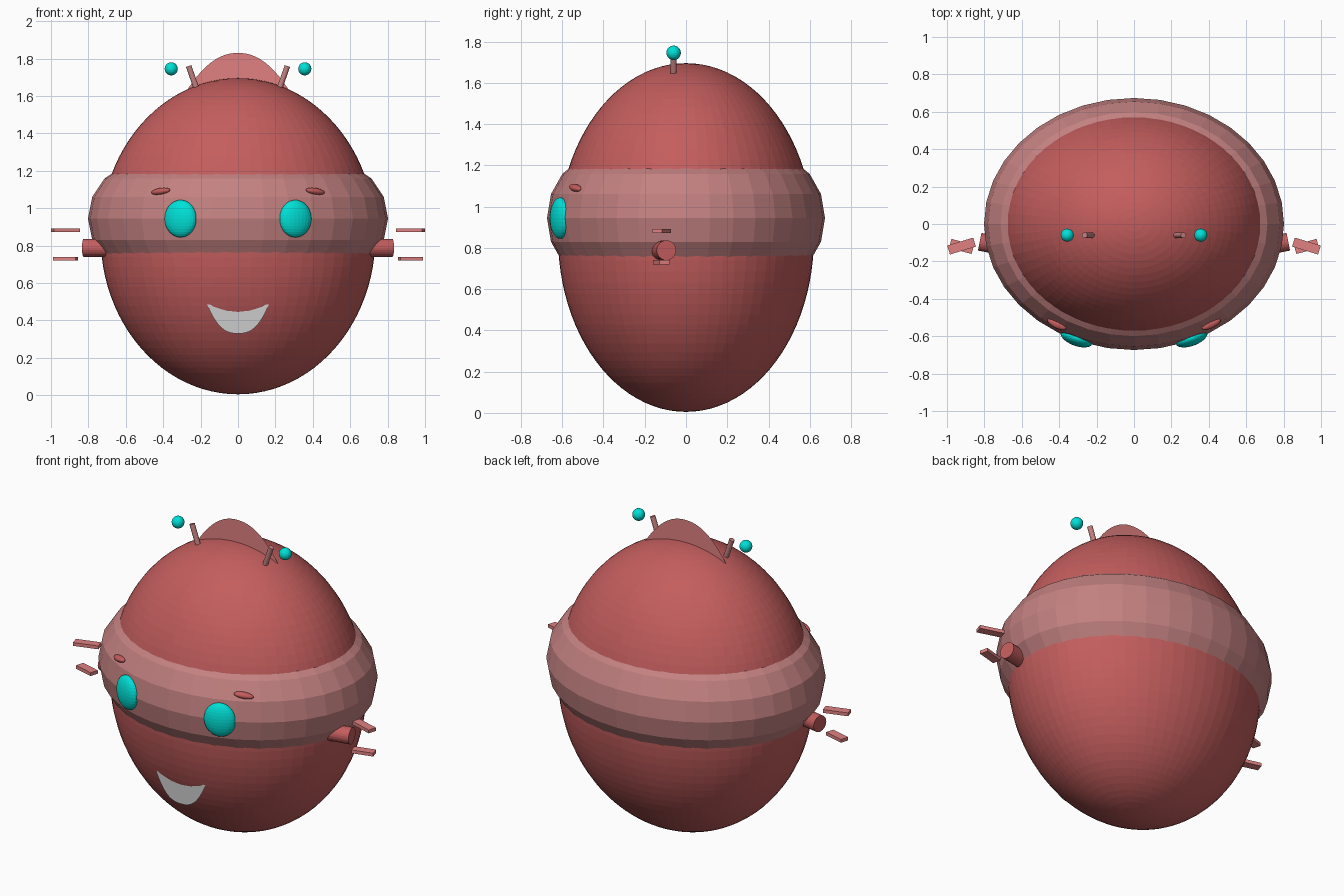
import bpy, bmesh
from math import radians
from mathutils import Vector

if "Cube" in bpy.data.objects:
    bpy.data.objects.remove(bpy.data.objects["Cube"])


def material(name, rgb):
    m = bpy.data.materials.new(name)
    m.diffuse_color = (*rgb, 1)
    m.use_nodes = True
    m.node_tree.nodes["Principled BSDF"].inputs["Base Color"].default_value = m.diffuse_color
    return m


RED = material("red", (0.55, 0.11, 0.11))
PINK = material("dusty_pink", (0.55, 0.22, 0.22))
SALMON = material("salmon", (0.75, 0.22, 0.22))
CYAN = material("cyan", (0.0, 0.75, 0.68))


def finish(name, mat, scale=(1, 1, 1)):
    o = bpy.context.object
    o.name = name
    o.scale = scale
    if mat:
        o.data.materials.append(mat)
    return o


def ellipsoid(name, loc, radii, mat, rot=(0, 0, 0), seg=24, rings=16):
    bpy.ops.mesh.primitive_uv_sphere_add(segments=seg, ring_count=rings, location=loc, rotation=rot)
    return finish(name, mat, radii)


def rod(name, a, b, r, mat):
    a, b = Vector(a), Vector(b)
    bpy.ops.mesh.primitive_cylinder_add(vertices=24, radius=r, depth=(b - a).length, location=(a + b) / 2,
                                        rotation=(b - a).to_track_quat('Z', 'Y').to_euler())
    return finish(name, mat)


def slab(name, loc, size, yaw, mat):
    bpy.ops.mesh.primitive_cube_add(size=1, location=loc, rotation=(0, 0, yaw))
    return finish(name, mat, size)


def arc_sheet(name, y, half, tip, end, power, mat, n=24):
    # thin sheet facing front, bounded by an arc and a straight chord
    bm = bmesh.new()
    pts = []
    for i in range(n + 1):
        t = 2 * i / n - 1
        pts.append(bm.verts.new((t * half, y, tip + (end - tip) * abs(t) ** power)))
    bm.faces.new(pts)
    me = bpy.data.meshes.new(name)
    bm.to_mesh(me)
    bm.free()
    o = bpy.data.objects.new(name, me)
    bpy.context.collection.objects.link(o)
    if mat:
        me.materials.append(mat)


# Egg-shaped body
ellipsoid("body", (0, 0, 0.85), (0.735, 0.62, 0.845), RED, seg=64, rings=48)

# Wide visor band
bpy.ops.mesh.primitive_torus_add(major_radius=0.5, minor_radius=0.302, major_segments=36,
                                 minor_segments=16, location=(0, 0, 0.945))
finish("visor_band", PINK, (1, 0.84, 1))

# Smile and top crest
arc_sheet("mouth", -0.544, 0.165, 0.33, 0.485, 2.6, None)
arc_sheet("crest", 0.0, 0.285, 1.83, 1.61, 2.15, SALMON)

# Paired parts
for s, side in ((-1, "left"), (1, "right")):
    ellipsoid(f"eye_{side}", (s * 0.307, -0.61, 0.944), (0.09, 0.042, 0.1), CYAN, (0, 0, s * radians(20)))
    ellipsoid(f"brow_{side}", (s * 0.413, -0.535, 1.09), (0.056, 0.022, 0.018), RED,
              (0, s * radians(8), s * radians(26)))
    rod(f"antenna_stem_{side}", (s * 0.215, -0.06, 1.62), (s * 0.264, -0.06, 1.76), 0.015, PINK)
    ellipsoid(f"antenna_ball_{side}", (s * 0.357, -0.06, 1.745), (0.035,) * 3, CYAN)
    rod(f"ear_{side}", (s * 0.6, -0.14, 0.788), (s * 0.825, -0.095, 0.788), 0.048, RED)
    slab(f"ear_fin_upper_{side}", (s * 0.922, -0.118, 0.882), (0.145, 0.05, 0.02), s * radians(-17), SALMON)
    slab(f"ear_fin_lower_{side}", (s * 0.922, -0.12, 0.73), (0.125, 0.05, 0.02), s * radians(15), SALMON)
